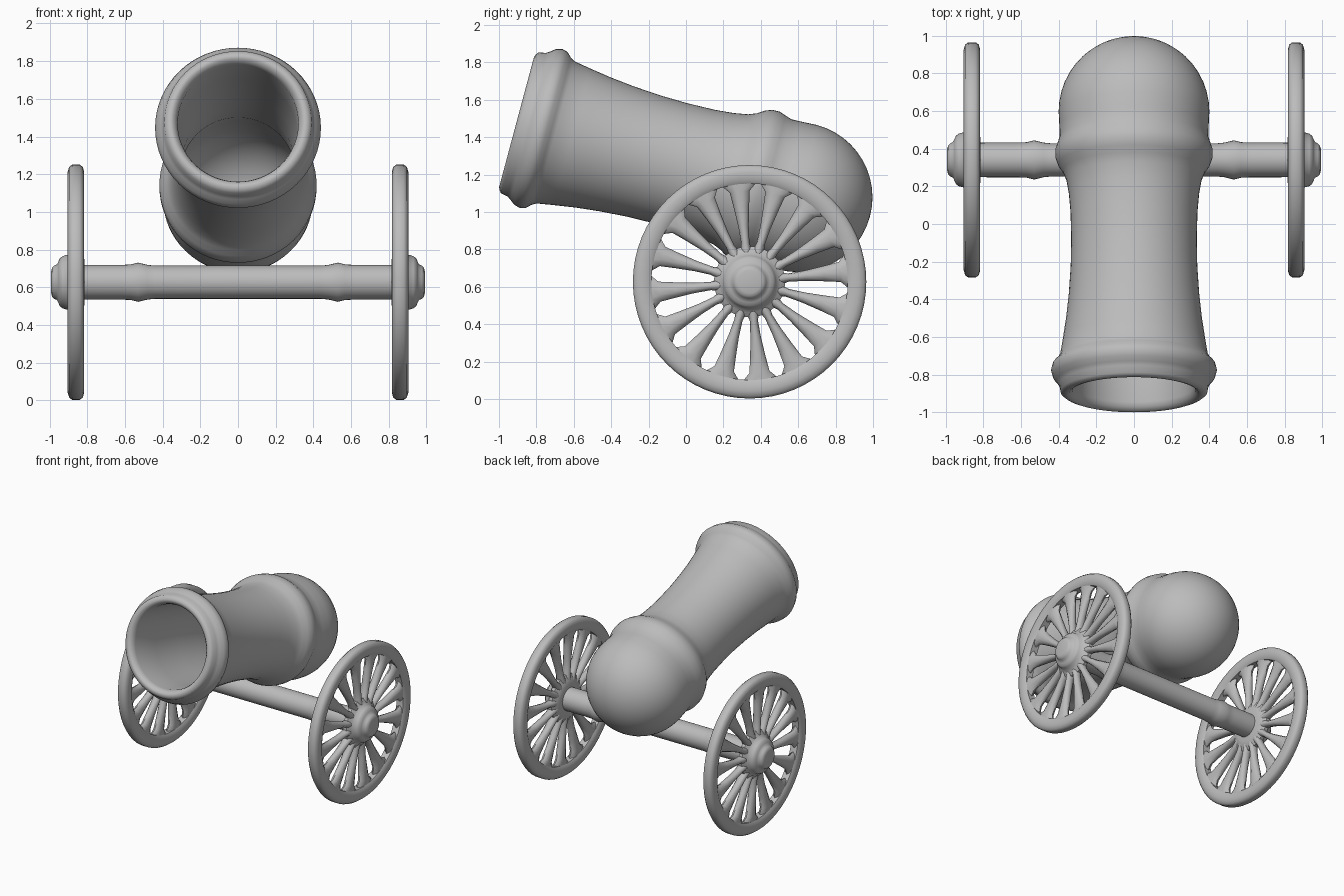
import bpy, bmesh, math
from mathutils import Matrix, Vector

if "Cube" in bpy.data.objects:
    bpy.data.objects.remove(bpy.data.objects["Cube"])

iron = bpy.data.materials.new("plain grey")
iron.diffuse_color = (0.5, 0.5, 0.5, 1)
iron.use_nodes = True
iron.node_tree.nodes["Principled BSDF"].inputs["Base Color"].default_value = iron.diffuse_color


def lathe(bm, profile, steps, closed=False):
    """Revolve (distance along x, radius) points around the x axis."""
    rings = []
    for x, r in profile:
        if r < 1e-6:
            rings.append([bm.verts.new((x, 0, 0))])
        else:
            rings.append([bm.verts.new((x, r * math.cos(a), r * math.sin(a)))
                          for a in (2 * math.pi * i / steps for i in range(steps))])
    pairs = list(zip(rings, rings[1:]))
    if closed:
        pairs.append((rings[-1], rings[0]))
    for a, b in pairs:
        for i in range(steps):
            j = (i + 1) % steps
            if len(a) == 1:
                bm.faces.new((a[0], b[j], b[i]))
            elif len(b) == 1:
                bm.faces.new((a[i], a[j], b[0]))
            else:
                bm.faces.new((a[i], a[j], b[j], b[i]))


def finish(bm, name, matrix, angle=50):
    bmesh.ops.recalc_face_normals(bm, faces=bm.faces)
    mesh = bpy.data.meshes.new(name)
    bm.to_mesh(mesh)
    bm.free()
    mesh.materials.append(iron)
    ob = bpy.data.objects.new(name, mesh)
    bpy.context.collection.objects.link(ob)
    ob.matrix_world = matrix
    bpy.ops.object.select_all(action='DESELECT')
    ob.select_set(True)
    bpy.context.view_layer.objects.active = ob
    bpy.ops.object.shade_smooth_by_angle(angle=math.radians(angle))
    return ob


def dome(centre, radius, start, n=12):
    """Quarter circle ending on the axis."""
    return [(centre + radius * math.sin(a), radius * math.cos(a) if i < n else 0)
            for i, a in ((i, start + (math.pi / 2 - start) * i / n) for i in range(n + 1))]


# Barrel: outer wall from muzzle to rounded breech, with an open bore
outer = [(0.0, 0.375), (0.012, 0.39), (0.05, 0.397), (0.07, 0.41), (0.095, 0.43),
         (0.13, 0.44), (0.16, 0.432), (0.185, 0.408), (0.21, 0.393), (0.3, 0.378),
         (0.42, 0.36), (0.55, 0.346), (0.7, 0.336), (0.85, 0.333), (1.0, 0.337),
         (1.1, 0.346), (1.18, 0.36), (1.225, 0.378), (1.26, 0.402), (1.3, 0.417),
         (1.34, 0.417), (1.375, 0.405), (1.41, 0.394), (1.47, 0.396)]
outer += dome(1.55, 0.4, 0.0)
bore = [(0.0, 0.375), (-0.006, 0.36), (-0.002, 0.345), (0.015, 0.328), (0.04, 0.32),
        (0.3, 0.318), (0.6, 0.305), (0.85, 0.298), (1.05, 0.303), (1.25, 0.335), (1.4, 0.355)]
bore += dome(1.55, 0.36, 0.0)
bm = bmesh.new()
lathe(bm, list(reversed(bore)) + outer[1:], 64)
tilt = Matrix.Rotation(math.radians(-15), 4, 'X') @ Matrix.Rotation(math.radians(90), 4, 'Z')
finish(bm, "barrel", Matrix.Translation((0, -0.9, 1.48)) @ tilt)

# Axle with a collar on each side
WHEEL = Vector((0.86, 0.34, 0.627))
half = [(0.0, 0.088), (0.44, 0.088), (0.48, 0.092), (0.53, 0.104), (0.57, 0.094),
        (0.62, 0.092), (0.78, 0.092), (0.86, 0.09)]
bm = bmesh.new()
lathe(bm, [(-x, r) for x, r in reversed(half[1:])] + half, 32)
finish(bm, "axle", Matrix.Translation((0, WHEEL.y, WHEEL.z)))


def add_spoke(bm, angle):
    """Rounded spoke, slim near the hub and flaring into the rim."""
    sections = [(0.10, 0.03, 0.042), (0.17, 0.031, 0.038), (0.21, 0.022, 0.034),
                (0.30, 0.028, 0.032), (0.40, 0.041, 0.032), (0.485, 0.054, 0.032),
                (0.535, 0.105, 0.032), (0.56, 0.105, 0.03)]
    rings = []
    for r, w, t in sections:
        ring = []
        for k in range(10):
            a = 2 * math.pi * k / 10
            side = w * math.cos(a)
            ring.append(bm.verts.new((t * math.sin(a),
                                      r * math.cos(angle) - side * math.sin(angle),
                                      r * math.sin(angle) + side * math.cos(angle))))
        rings.append(ring)
    for a, b in zip(rings, rings[1:]):
        for k in range(10):
            j = (k + 1) % 10
            bm.faces.new((a[k], a[j], b[j], b[k]))
    bm.faces.new(rings[0])
    bm.faces.new(rings[-1])


rim = [(-0.03, 0.525), (-0.042, 0.545), (-0.044, 0.585), (-0.036, 0.612), (-0.02, 0.624),
       (0.02, 0.624), (0.036, 0.612), (0.044, 0.585), (0.042, 0.545), (0.03, 0.525)]
hub = [(-0.045, 0.0), (-0.045, 0.12), (-0.036, 0.15), (-0.015, 0.19), (0.015, 0.19),
       (0.034, 0.165), (0.045, 0.146), (0.07, 0.139), (0.085, 0.128), (0.093, 0.11),
       (0.1, 0.095), (0.115, 0.088), (0.126, 0.077), (0.131, 0.06), (0.131, 0.0)]

# Wheels: right, then mirrored to the left
for side, label in ((1, "right"), (-1, "left")):
    place = Matrix.Translation((side * WHEEL.x, WHEEL.y, WHEEL.z))
    for part, profile, closed in (("rim", rim, True), ("hub", hub, False)):
        bm = bmesh.new()
        lathe(bm, [(side * x, r) for x, r in profile], 64, closed)
        finish(bm, f"{label}_wheel_{part}", place)
    bm = bmesh.new()
    for i in range(16):
        add_spoke(bm, math.radians(6.25 + 22.5 * i))
    finish(bm, f"{label}_wheel_spokes", place)
